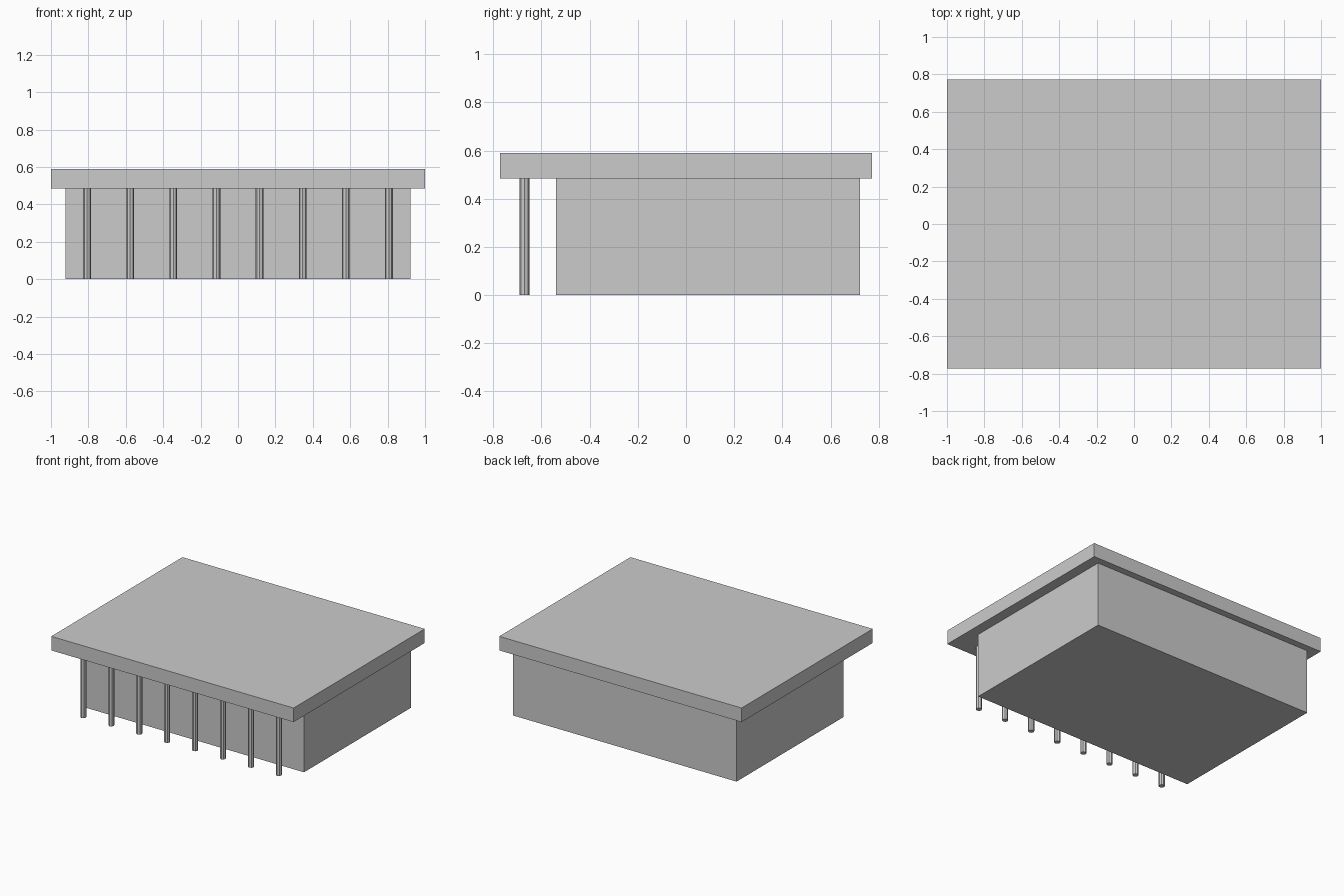
import bpy

if "Cube" in bpy.data.objects:
    bpy.data.objects.remove(bpy.data.objects["Cube"])

SLAB_Z, TOP_Z = 0.484, 0.589


def box(name, x0, x1, y0, y1, z0, z1):
    bpy.ops.mesh.primitive_cube_add(
        size=1, location=((x0 + x1) / 2, (y0 + y1) / 2, (z0 + z1) / 2))
    ob = bpy.context.object
    ob.name = name
    ob.scale = (x1 - x0, y1 - y0, z1 - z0)
    bpy.ops.object.transform_apply(location=False, rotation=False, scale=True)
    return ob


# Main building block and overhanging flat roof
box("building_body", -0.923, 0.923, -0.54, 0.722, 0, SLAB_Z)
box("flat_roof", -1, 1, -0.773, 0.773, SLAB_Z, TOP_Z)

# Row of eight slim octagonal columns under the front overhang
for i in range(8):
    x = -0.807 + i * 1.614 / 7
    bpy.ops.mesh.primitive_cylinder_add(
        vertices=8, radius=0.021, depth=SLAB_Z, location=(x, -0.67, SLAB_Z / 2))
    bpy.context.object.name = f"front_column_{i + 1}"
